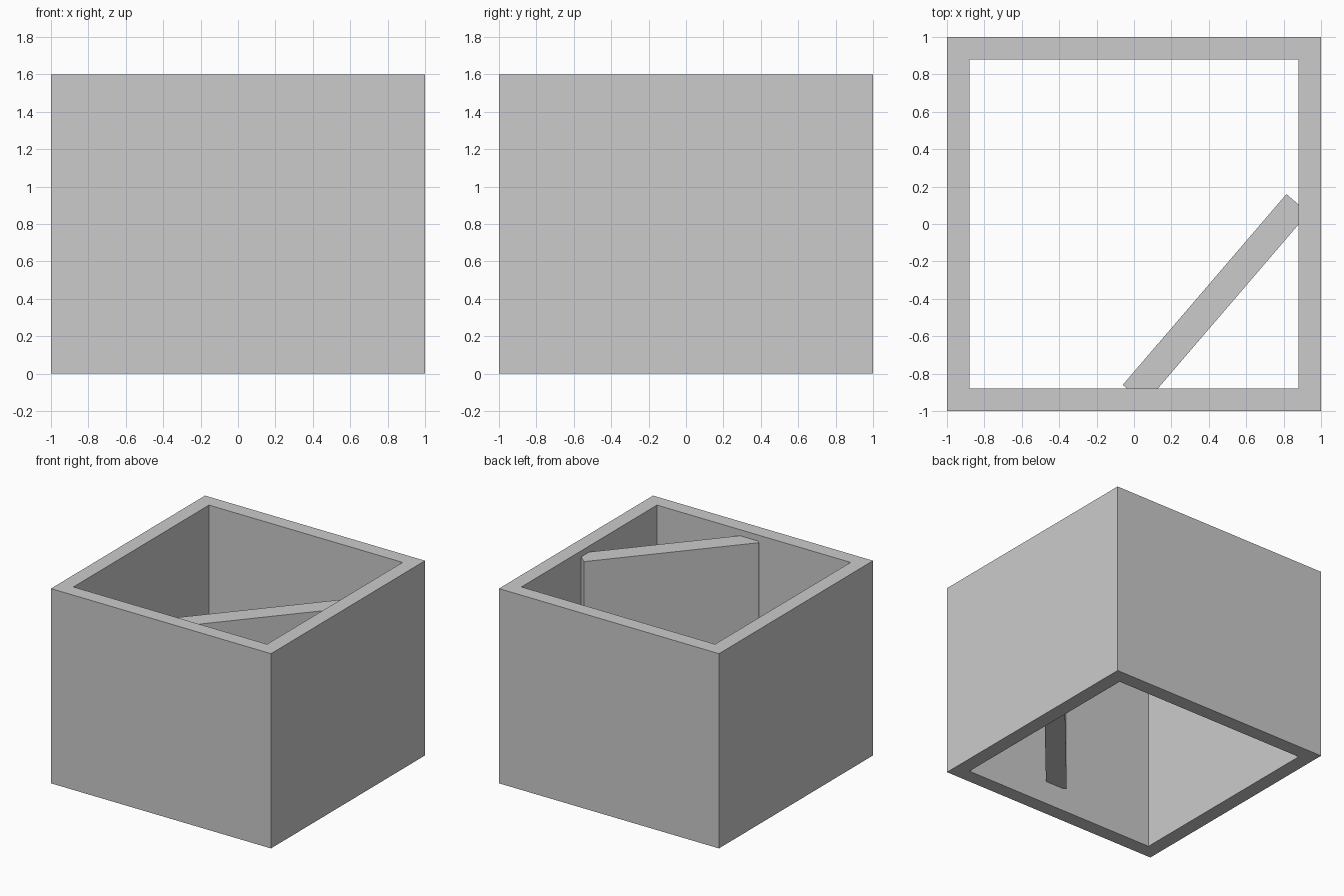
import bpy, bmesh
from mathutils import Vector

if "Cube" in bpy.data.objects:
    bpy.data.objects.remove(bpy.data.objects["Cube"])


def prism(name, rings, z0, z1):
    """Vertical solid from one outline, or a tube from an outer and an inner outline."""
    bm = bmesh.new()
    levels = [[[bm.verts.new((x, y, z)) for x, y in ring] for ring in rings] for z in (z0, z1)]
    n = len(rings[0])
    for low, high in zip(*levels):
        for i in range(n):
            j = (i + 1) % n
            bm.faces.new((low[i], low[j], high[j], high[i]))
    for level in levels:
        if len(rings) == 1:
            bm.faces.new(level[0])
        else:
            for i in range(n):
                j = (i + 1) % n
                bm.faces.new((level[0][i], level[0][j], level[1][j], level[1][i]))
    bmesh.ops.recalc_face_normals(bm, faces=bm.faces)
    mesh = bpy.data.meshes.new(name)
    bm.to_mesh(mesh)
    bm.free()
    obj = bpy.data.objects.new(name, mesh)
    bpy.context.collection.objects.link(obj)
    return obj


def square(h):
    return [(-h, -h), (h, -h), (h, h), (-h, h)]


# Four outer walls, open at top and bottom
prism("outer_walls", [square(1.0), square(0.88)], 0, 1.6)

# Diagonal partition, its ends buried in the front and right walls
start, end = Vector((-0.06, -0.86)), Vector((0.815, 0.16))
along = (end - start).normalized()
across = Vector((along.y, -along.x)) * 0.155
prism("diagonal_partition", [[start, start + across, end + across, end]], 0.19, 1.55)
